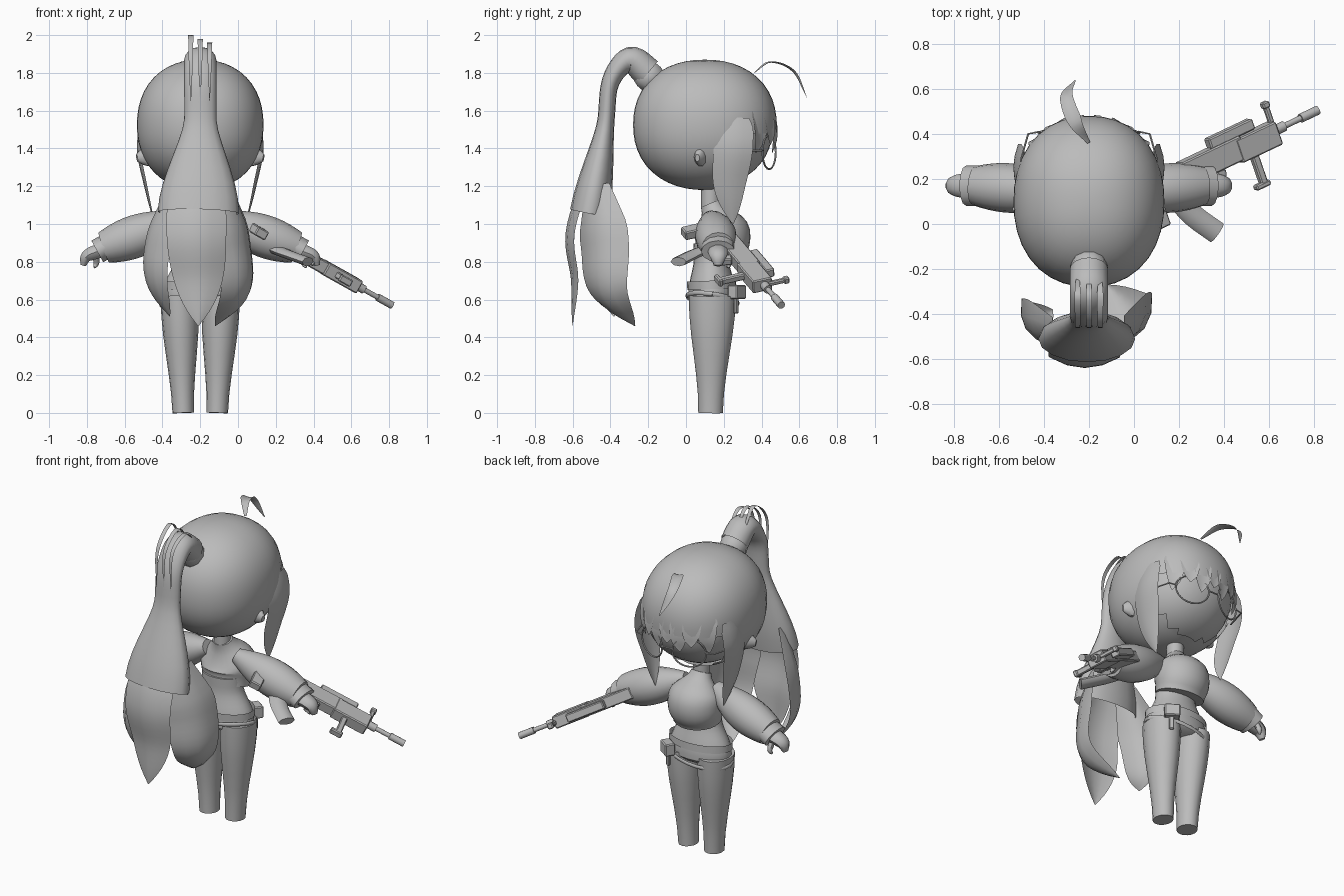
import bpy, bmesh
from math import sin, cos, pi, radians
from mathutils import Vector, Matrix

if "Cube" in bpy.data.objects:
    bpy.data.objects.remove(bpy.data.objects["Cube"])

GREY = (.5, .5, .5, 1)
grey = bpy.data.materials.new("plain_grey")
grey.use_nodes = True
grey.diffuse_color = GREY
grey.node_tree.nodes["Principled BSDF"].inputs["Base Color"].default_value = GREY

# The figure stands off centre; parts are built around its own centre line
FIGURE_X = -.2
HEAD = Vector((0, .1, 1.525))
HEAD_RADII = Vector((.335, .38, .345))
SQUARENESS = 2.2
ACROSS, FORWARD, UPWARD = Matrix.Identity(3)


def finish(name, bm, mirrored=False, angle=45):
    bmesh.ops.recalc_face_normals(bm, faces=bm.faces)
    mesh = bpy.data.meshes.new(name)
    bm.to_mesh(mesh)
    bm.free()
    mesh.materials.append(grey)
    mesh.polygons.foreach_set("use_smooth", [True] * len(mesh.polygons))
    mesh.set_sharp_from_angle(angle=radians(angle))
    part = bpy.data.objects.new(name, mesh)
    part.location.x = FIGURE_X
    bpy.context.collection.objects.link(part)
    if mirrored:
        part.modifiers.new("other_side", 'MIRROR')


def ease(t, start=0, end=1):
    t = min(max((t - start) / (end - start), 0), 1)
    return t * t * (3 - 2 * t)


def lock(width, root=1):
    """Width rule of a hair lock that runs out to a point."""
    return lambda t: width * min(1, root + 2 * t) * (1 - t ** 4)


def smooth_path(points, steps):
    points = [Vector(p) for p in points]
    padded = [2 * points[0] - points[1], *points, 2 * points[-1] - points[-2]]
    path = []
    for a, b, c, d in zip(padded, padded[1:], padded[2:], padded[3:]):
        for t in (k / steps for k in range(steps)):
            path.append(b + (c - a) * t / 2 + (a - 2.5 * b + 2 * c - d / 2) * t * t
                        + (3 * b - a - 3 * c + d) / 2 * t ** 3)
    return path + [points[-1]]


def sweep(name, points, width, depth=None, side=ACROSS, sheet=None, steps=6,
          count=16, caps=True, mirrored=False):
    """Tube along a path, or an open sheet bowed by the given amount."""
    def value(rule, t):
        return max(rule(t) if callable(rule) else rule, .002)
    path = smooth_path(points, steps)
    last = len(path) - 1
    bm = bmesh.new()
    loops = []
    for i, p in enumerate(path):
        tangent = (path[min(i + 1, last)] - path[max(i - 1, 0)]).normalized()
        a = Vector(side)
        a = (a - tangent * a.dot(tangent)).normalized()
        b = tangent.cross(a)
        w = value(width, i / last)
        if sheet is None:
            d = value(depth or width, i / last)
            turns = (2 * pi * k / count for k in range(count))
            ring = [p + a * w * cos(r) + b * d * sin(r) for r in turns]
        else:
            ring = [p + w * (a * u + b * sheet * (1 - u * u)) for u in (-1, -.5, 0, .5, 1)]
        loops.append([bm.verts.new(co) for co in ring])
    for p, q in zip(loops, loops[1:]):
        for i in range(len(p) - (sheet is not None)):
            j = (i + 1) % len(p)
            bm.faces.new((p[i], p[j], q[j], q[i]))
    if caps and sheet is None:
        bm.faces.new(loops[0])
        bm.faces.new(loops[-1])
    finish(name, bm, mirrored)


def ring_path(centre, a, b, count=24):
    turns = [2 * pi * k / count for k in range(count + 1)]
    return [Vector(centre) + Vector(a) * cos(r) + Vector(b) * sin(r) for r in turns]


def box(name, size, matrix, bevel=.006):
    bm = bmesh.new()
    bmesh.ops.create_cube(bm, size=1, matrix=Matrix.Diagonal((*size, 1)))
    bmesh.ops.bevel(bm, geom=bm.edges[:], offset=bevel, segments=1, affect='EDGES')
    bm.transform(matrix)
    finish(name, bm, angle=30)


def head_front(x, z):
    rest = 1 - abs(x / HEAD_RADII.x) ** SQUARENESS - abs((z - HEAD.z) / HEAD_RADII.z) ** SQUARENESS
    return HEAD.y + HEAD_RADII.y * max(rest, .02) ** (1 / SQUARENESS)


# Head: face inside a hair shell that is open at the lower front
for name, scale in (("face", .95), ("hair_shell", 1)):
    bm = bmesh.new()
    bmesh.ops.create_uvsphere(bm, u_segments=36, v_segments=24, radius=1)
    for v in bm.verts:
        reach = sum(abs(c) ** SQUARENESS for c in v.co) ** (-1 / SQUARENESS)
        v.co = HEAD + Vector(c * r for c, r in zip(v.co, HEAD_RADII)) * reach * scale
    if name == "hair_shell":
        centres = {f: f.calc_center_median() for f in bm.faces}
        opening = [f for f, c in centres.items() if c.y > .25 and c.z < 1.47]
        bmesh.ops.delete(bm, geom=opening, context='FACES')
    finish(name, bm, angle=60)

# Fringe, side locks, loose curl and ears
for i in range(-3, 4):
    heights = [1.6 - k * (.06 + .015 * (i % 2)) for k in range(4)]
    fringe = [(i * .075, head_front(i * .075, z) - .012 + k * .008, z) for k, z in enumerate(heights)]
    sweep("fringe_lock", fringe, lock(.055, .8), side=(1, -i / 4, 0), sheet=.1)
sweep("side_locks", [(.29, .25, 1.56), (.315, .25, 1.4), (.28, .23, 1.2), (.24, .25, 1)],
      lock(.105, .8), side=FORWARD, sheet=.2, mirrored=True)
sweep("loose_curl", [(0, .36, 1.8), (-.06, .45, 1.86), (-.1, .57, 1.81), (-.06, .64, 1.67)],
      lock(.035, .2), side=(1, .3, 0), sheet=.2)
sweep("ears", [(.27, .08, 1.36), (.335, .06, 1.35)], lambda t: .035 * cos(1.2 * t),
      lambda t: .055 * cos(1.2 * t), side=FORWARD, count=10, mirrored=True)

# Glasses
WIRE = dict(width=.005, count=6, steps=1)
rim = ring_path((.13, .44, 1.38), (.095, -.035, 0), (0, 0, .09))
sweep("glasses_rims", rim, side=FORWARD, mirrored=True, **WIRE)
sweep("glasses_arms", [(.22, .41, 1.39), (.27, .4, 1.39), (.31, .26, 1.39)],
      side=UPWARD, mirrored=True, **WIRE)
sweep("glasses_bridge", [(-.04, .475, 1.39), (.04, .475, 1.39)], side=UPWARD, **WIRE)

# Ponytail: tie, bundle, three hanging locks and loose loops
sweep("hair_tie", [(0, -.13, 1.75), (0, -.26, 1.81)], lambda t: .05 + .035 * sin(pi * t),
      count=10, steps=4)
sweep("ponytail", [(0, -.2, 1.8), (0, -.3, 1.87), (0, -.4, 1.75), (0, -.43, 1.5), (-.01, -.51, 1.06)],
      lambda t: .085 + .13 * ease(t, .7), lambda t: .08 - .035 * ease(t, 0, .6) + .06 * ease(t, .7),
      caps=False)
sweep("middle_lock", [(-.02, -.5, 1.25), (-.02, -.59, .95), (-.01, -.57, .7), (-.01, -.6, .46)],
      lock(.16, .6), sheet=.3)
sweep("gun_side_lock", [(.11, -.47, 1.2), (.17, -.43, .9), (.19, -.41, .65), (.08, -.27, .46)],
      lock(.16, .5), side=(.6, .8, 0), sheet=.45)
sweep("free_side_lock", [(-.13, -.47, 1.2), (-.22, -.44, .9), (-.23, -.43, .7), (-.16, -.38, .51)],
      lock(.13, .5), side=(-.5, .8, 0), sheet=-.45)
for x in (-.05, 0, .05):
    sweep("hair_loop", [(x, -.22, 1.87), (x, -.32, 1.98 - x * .4), (x, -.45, 1.88), (x, -.46, 1.65)],
          lock(.014, .4), sheet=0)

# Torso, cropped top and legs
sweep("hips", [(0, .14, .57), (0, .13, .9)], lambda t: .2 * ease(t, -.2, .1) - .07 * ease(t, .2, .8),
      lambda t: .125 * ease(t, -.2, .1) - .035 * ease(t, .2, .8), count=24, steps=12)
sweep("cropped_top", [(0, .17, .83), (0, .19, .95), (0, .13, 1.11)],
      lambda t: .15 + .015 * ease(t, 0, .4) - .105 * ease(t, .6),
      lambda t: .125 + .025 * ease(t, 0, .4) - .095 * ease(t, .5), count=24)
sweep("neck", [(0, .13, 1.08), (0, .13, 1.24)], .05)
sweep("legs", [(.09, .13, 0), (.11, .14, .62)], lambda t: .057 + .043 * ease(t, 0, .9),
      lambda t: .065 + .06 * ease(t), mirrored=True)

# Belt, slanted strap and pouch
sweep("belt", [(0, .137, .655), (0, .135, .7)], .205, .13, count=24, steps=1, caps=False)
sweep("slanted_strap", ring_path((0, .14, .6), (.21, 0, .03), (0, .137, -.02)), .012, .006,
      side=UPWARD, count=6, steps=1)
turn = Matrix.Rotation(-.6, 4, 'Z')
box("pouch", (.09, .06, .075), Matrix.Translation((.14, .27, .64)) @ turn)
box("pouch_strap", (.03, .02, .1), Matrix.Translation((.14, .265, .575)) @ turn)

# Puffed sleeves, cuffs and hands
ARM = dict(side=FORWARD, mirrored=True)
sweep("sleeves", [(.1, .13, 1.03), (.3, .155, .95), (.51, .17, .875)],
      lambda t: .045 + .065 * sin(.78 * pi * t), lambda t: .045 + .068 * sin(.8 * pi * t), **ARM)
sweep("cuffs", [(.49, .17, .885), (.545, .17, .855)], .09, .065, count=12, steps=1, **ARM)
sweep("hands", [(.53, .17, .86), (.6, .17, .83), (.62, .17, .78)],
      lambda t: .055 * cos(1.2 * t), lambda t: .04 * cos(1.2 * t), count=10, **ARM)
sweep("thumbs", [(.55, .21, .83), (.55, .23, .79), (.56, .22, .77)],
      lambda t: .018 * cos(1.2 * t), count=8, steps=2, **ARM)

# Rifle, laid out along its own axis from the butt and rolled onto its side
axis = Vector((.77, .365, -.43)).normalized()
up = Vector((-.3, .9, .2))
up = (up - axis * up.dot(axis)).normalized()
RIFLE = Matrix((axis, up.cross(axis), up)).transposed().to_4x4()
RIFLE.translation = (.245, .14, 1)


def block(name, along, height, size, tilt=0):
    box(name, size, RIFLE @ Matrix.Translation((along, 0, height)) @ Matrix.Rotation(tilt, 4, 'Y'))


def rod(name, start, end, radius):
    sweep(name, [RIFLE @ Vector((s, 0, 0)) for s in (start, end)], radius, side=up, count=10, steps=1)


block("stock", .12, 0, (.24, .04, .08))
block("butt_plate", .03, -.07, (.07, .05, .22))
block("receiver", .37, 0, (.32, .07, .11))
block("handguard", .61, -.01, (.22, .075, .11))
block("top_rail", .5, .075, (.24, .05, .05))
block("trigger_grip", .38, -.1, (.05, .04, .1), tilt=.3)
sweep("magazine", [(.39, .12, .87), (.46, .04, .84), (.57, -.04, .8)], .025, .05,
      side=UPWARD, count=8, steps=3)
block("foregrip", .58, -.13, (.035, .035, .16))
block("foregrip_foot", .57, -.2, (.075, .04, .025))
block("sight_post", .715, .07, (.025, .025, .1))
block("sight_tip", .715, .125, (.035, .035, .03))
rod("barrel", .7, .9, .014)
rod("barrel_collar", .72, .77, .024)
rod("muzzle", .86, .955, .021)
